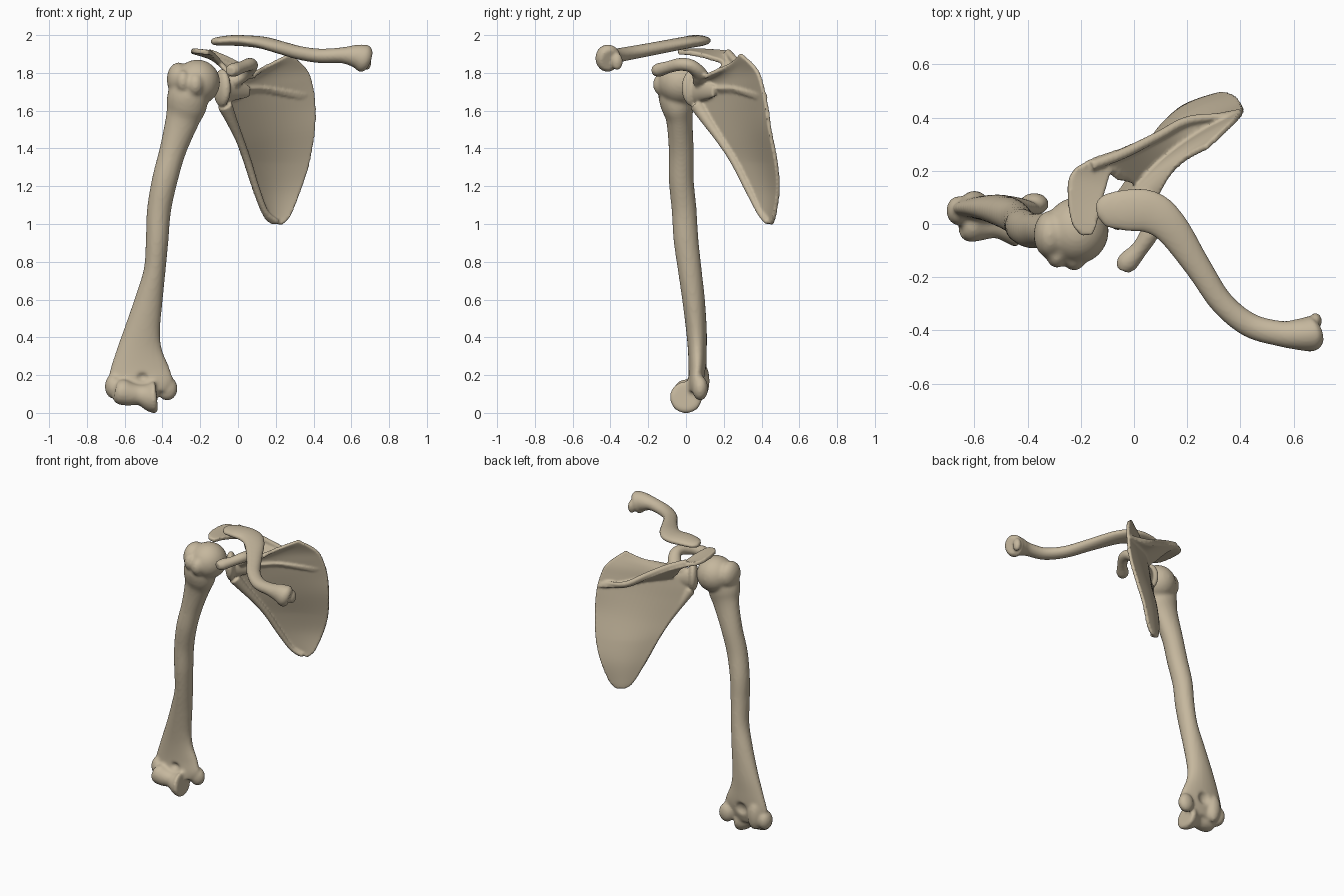
import bpy, bmesh, math
from mathutils import Vector, Matrix

bone = bpy.data.materials.new("bone tan")
bone.diffuse_color = (0.56, 0.475, 0.34, 1)


def spline(rows, n):
    """Catmull-Rom through equal-length tuples."""
    out = []
    for i in range(len(rows) - 1):
        p = [rows[max(0, min(len(rows) - 1, i + k))] for k in (-1, 0, 1, 2)]
        for j in range(n):
            t = j / n
            out.append([0.5 * (2 * b + (c - a) * t + (2 * a - 5 * b + 4 * c - d) * t * t
                               + (3 * b - a - 3 * c + d) * t ** 3) for a, b, c, d in zip(*p)])
    out.append(list(rows[-1]))
    return out


def tube(rows, ref=(0, 0, 1), n=6, sides=24):
    """Rows x, y, z, half width, half height, swept along their path."""
    bm = bmesh.new()
    pts = spline(rows, n)
    rings = []
    for i, p in enumerate(pts):
        t = (Vector(pts[min(i + 1, len(pts) - 1)][:3]) - Vector(pts[max(i - 1, 0)][:3])).normalized()
        side = t.cross(Vector(ref)).normalized()
        up = side.cross(t)
        rings.append([bm.verts.new(Vector(p[:3]) + side * p[3] * math.cos(a) + up * p[4] * math.sin(a))
                      for a in (2 * math.pi * k / sides for k in range(sides))])
    for r, q in zip(rings, rings[1:]):
        for k in range(sides):
            bm.faces.new((r[k], r[(k + 1) % sides], q[(k + 1) % sides], q[k]))
    bm.faces.new(rings[0])
    bm.faces.new(rings[-1])
    return bm


def ball(c, r, turn=0):
    bm = bmesh.new()
    bmesh.ops.create_uvsphere(bm, u_segments=32, v_segments=20, radius=1,
                              matrix=Matrix.Translation(c) @ Matrix.Rotation(math.radians(turn), 4, 'Z')
                              @ Matrix.Diagonal((*r, 1)))
    return bm


def sheet(rows, thick, bow=0, n=6, across=16):
    """Rows of two edge points, bridged by a bowed plate."""
    bm = bmesh.new()
    grid = []
    for r in spline(rows, n):
        a, b = Vector(r[:3]), Vector(r[3:])
        w = min(1, (b - a).length / 0.4)
        grid.append([bm.verts.new(a.lerp(b, s / across) + Vector((-0.6, 0.8, 0)) * bow * w
                                  * math.sin(math.pi * s / across)) for s in range(across + 1)])
    for r, q in zip(grid, grid[1:]):
        for k in range(across):
            bm.faces.new((r[k], r[k + 1], q[k + 1], q[k]))
    bm.normal_update()
    bmesh.ops.solidify(bm, geom=bm.verts[:] + bm.edges[:] + bm.faces[:], thickness=thick)
    return bm


def make(name, pieces):
    total = bmesh.new()
    for bm in pieces:
        bmesh.ops.recalc_face_normals(bm, faces=bm.faces[:])
        tmp = bpy.data.meshes.new("piece")
        bm.to_mesh(tmp)
        total.from_mesh(tmp)
        bpy.data.meshes.remove(tmp)
    me = bpy.data.meshes.new(name)
    total.to_mesh(me)
    me.materials.append(bone)
    ob = bpy.data.objects.new(name, me)
    bpy.context.collection.objects.link(ob)
    return ob


def fuse(ob, voxel, smooth, cutter=None):
    """Blend overlapping pieces into one smooth bone."""
    def remesh():
        m = ob.modifiers.new("fuse", 'REMESH')
        m.mode, m.voxel_size, m.use_smooth_shade = 'VOXEL', voxel, True
    remesh()
    if cutter:
        m = ob.modifiers.new("hollows", 'BOOLEAN')
        m.operation, m.object = 'DIFFERENCE', cutter
        remesh()
    m = ob.modifiers.new("soften", 'SMOOTH')
    m.factor, m.iterations = 0.5, smooth


# upper arm bone: shaft, head, tubercles, elbow spool, epicondyles
shaft = tube([(-.26, -.04, 1.81, .08, .07), (-.265, -.05, 1.70, .105, .095), (-.272, -.045, 1.63, .108, .09),
              (-.295, -.035, 1.55, .09, .07), (-.345, -.025, 1.39, .071, .066), (-.387, -.025, 1.235, .068, .066),
              (-.418, -.01, 1.075, .064, .066), (-.428, 0, .917, .06, .066), (-.441, .02, .757, .058, .063),
              (-.472, .04, .6, .074, .06), (-.506, .055, .44, .095, .055), (-.52, .06, .333, .122, .05),
              (-.52, .06, .228, .16, .047), (-.515, .05, .15, .17, .042), (-.51, .04, .10, .13, .035)],
             ref=(0, 1, 0))
spool = tube([(-.65, 0, .12, .05, .05), (-.62, 0, .112, .068, .068), (-.575, 0, .10, .063, .063),
              (-.52, 0, .095, .054, .054), (-.47, 0, .085, .076, .076), (-.445, 0, .084, .087, .087),
              (-.43, 0, .085, .075, .075)], n=4)
humerus = make("upper_arm_bone", [
    shaft, spool,
    ball((-.215, -.025, 1.75), (.12, .125, .12)),
    ball((-.315, -.04, 1.765), (.062, .09, .09)),
    ball((-.29, -.115, 1.755), (.04, .05, .06)),
    ball((-.225, -.125, 1.74), (.045, .05, .06)),
    ball((-.375, .075, .13), (.055, .042, .065)),
    ball((-.66, .05, .14), (.045, .055, .065)),
    ball((-.60, .08, .17), (.05, .045, .1))])
hollows = make("elbow_hollow_cutter", [ball((-.505, .135, .195), (.06, .055, .06)),
                                       ball((-.505, -.005, .19), (.04, .035, .03))])
hollows.hide_render = True
hollows.hide_viewport = True
fuse(humerus, 0.009, 5, hollows)

# shoulder blade: plate, thick outer border, spine with acromion, socket, coracoid hook
blade = sheet([(.185, .42, 1.0, .235, .44, 1.0), (.14, .385, 1.05, .28, .458, 1.045),
               (.09, .33, 1.18, .335, .477, 1.18), (.04, .25, 1.33, .38, .468, 1.32),
               (0, .18, 1.44, .41, .435, 1.5), (-.05, .10, 1.56, .412, .415, 1.64),
               (-.07, .055, 1.66, .395, .39, 1.75), (-.03, .06, 1.74, .365, .36, 1.82),
               (.09, .105, 1.77, .28, .28, 1.90)], 0.022, bow=0.035)
border = tube([(-.07, .06, 1.63, .04, .04), (-.035, .11, 1.55, .03, .03), (.012, .185, 1.44, .022, .022),
               (.052, .255, 1.33, .02, .02), (.10, .33, 1.18, .018, .018), (.15, .39, 1.06, .015, .015),
               (.21, .43, 1.01, .014, .014)], ref=(1, 0, 0))
spine = sheet([(.40, .405, 1.68, .405, .425, 1.69), (.28, .33, 1.70, .21, .395, 1.72),
               (.15, .235, 1.72, .09, .335, 1.79), (.03, .14, 1.73, -.04, .275, 1.86),
               (-.07, .20, 1.85, -.16, .235, 1.91), (-.105, .13, 1.89, -.235, .185, 1.925),
               (-.125, .06, 1.91, -.245, .09, 1.93), (-.14, 0, 1.92, -.23, 0, 1.93),
               (-.155, -.04, 1.92, -.195, -.045, 1.925)], 0.026)
crest = tube([(.38, .405, 1.69, .012, .012), (.21, .39, 1.72, .018, .018), (.09, .33, 1.79, .018, .018),
              (-.04, .265, 1.86, .02, .02), (-.16, .22, 1.91, .02, .02)])
socket = ball((-.085, .04, 1.72), (.035, .07, .10), 30)
neck = tube([(-.09, .04, 1.71, .045, .075), (-.03, .085, 1.71, .032, .06), (.06, .15, 1.70, .012, .03)])
coracoid = tube([(-.03, .07, 1.75, .035, .035), (.03, .075, 1.79, .045, .035), (.065, .03, 1.835, .04, .035),
                 (.06, -.03, 1.845, .036, .034), (.02, -.095, 1.83, .032, .032), (-.025, -.145, 1.815, .04, .036),
                 (-.04, -.175, 1.81, .025, .024)])
scapula = make("shoulder_blade", [blade, border, spine, crest, socket, neck, coracoid])
fuse(scapula, 0.0075, 4)

# collar bone: flat outer end, S-curved shaft, flared inner end
clavicle = make("collar_bone", [tube([
    (-.14, .045, 1.965, .025, .014), (-.11, .05, 1.967, .06, .022), (-.03, .052, 1.972, .078, .028),
    (.06, .045, 1.968, .08, .03), (.14, -.015, 1.958, .066, .032), (.24, -.16, 1.93, .05, .034),
    (.33, -.295, 1.905, .045, .036), (.435, -.38, 1.89, .046, .038), (.55, -.412, 1.893, .048, .042),
    (.625, -.415, 1.888, .06, .062), (.668, -.412, 1.876, .066, .074), (.692, -.405, 1.868, .045, .055)]),
    ball((.682, -.365, 1.86), (.024, .03, .045))])
fuse(clavicle, 0.0075, 4)
